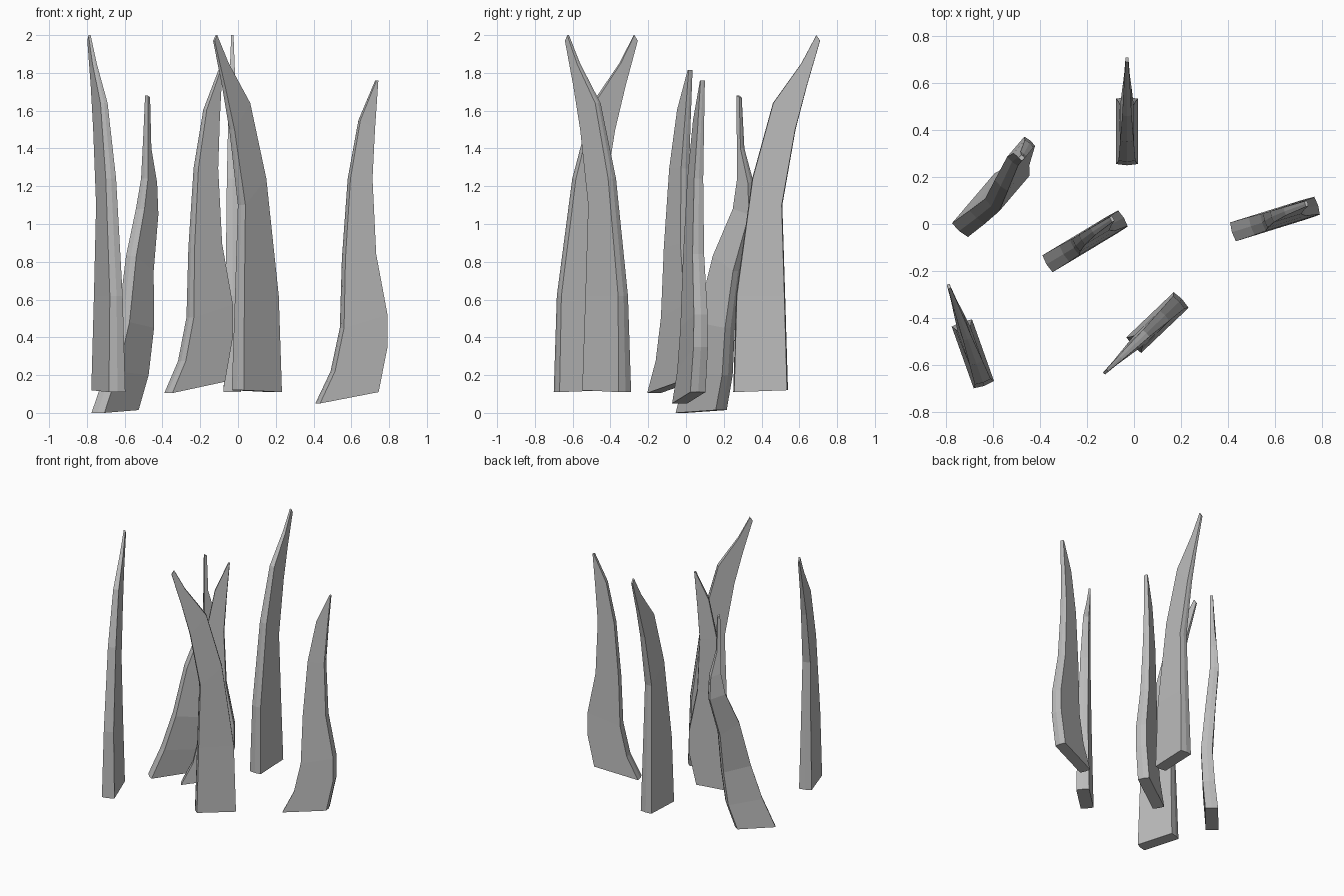
import bpy
import bmesh
from math import radians
from mathutils import Matrix

if "Cube" in bpy.data.objects:
    bpy.data.objects.remove(bpy.data.objects["Cube"])

# Single stone colour
stone = bpy.data.materials.new("stone_grey")
stone.use_nodes = True
GREY = (0.5, 0.5, 0.5, 1)
stone.diffuse_color = GREY
stone.node_tree.nodes["Principled BSDF"].inputs["Base Color"].default_value = GREY

# Each ring: outer edge (u, z), inner edge (u, z), half thickness, sideways bend
CURVED = [
    (0, .11, .29, .12, .046, 0),
    (.015, .62, .275, .62, .036, 0),
    (.1, 1.24, .26, 1.1, .029, 0),
    (.21, 1.64, .33, 1.5, .02, 0),
    (.36, 1.85, .39, 1.73, .012, 0),
    (.44, 2, .46, 1.97, .006, 0),
]
BELLIED = [
    (0, .05, .335, .11, .042, 0),
    (.084, .22, .385, .35, .04, 0),
    (.135, .45, .385, .52, .038, 0),
    (.147, .82, .325, .84, .032, .005),
    (.18, 1.24, .308, 1.24, .025, .012),
    (.24, 1.55, .325, 1.5, .018, .018),
    (.333, 1.76, .346, 1.76, .012, .022),
]
LEANING = [
    (0, 0, .29, .015, .045, 0),
    (.09, .22, .35, .2, .043, -.02),
    (.17, .48, .38, .45, .04, -.035),
    (.26, .83, .41, .75, .036, -.01),
    (.37, 1.08, .49, 1.05, .03, .02),
    (.4, 1.24, .48, 1.22, .024, .015),
    (.4, 1.5, .43, 1.4, .016, .005),
    (.4, 1.68, .42, 1.67, .01, 0),
]


def shard(name, rings, x, y, heading, lift=0):
    """Loft six-sided rings into a flat, tapering shard."""
    bm = bmesh.new()
    loops = []
    for ua, za, ub, zb, half, bend in rings:
        ridge = half * 0.12
        section = [(ua, za, 0), (ua + ridge, za, -half), (ub - ridge, zb, -half),
                   (ub, zb, 0), (ub - ridge, zb, half), (ua + ridge, za, half)]
        loops.append([bm.verts.new((u, v + bend, z)) for u, z, v in section])
    for low, high in zip(loops, loops[1:]):
        for i in range(6):
            j = (i + 1) % 6
            bm.faces.new((low[i], low[j], high[j], high[i]))
    bm.faces.new(reversed(loops[0]))
    bm.faces.new(loops[-1])
    bmesh.ops.recalc_face_normals(bm, faces=bm.faces)
    place = Matrix.Translation((x, y, lift)) @ Matrix.Rotation(radians(heading), 4, "Z")
    bm.transform(place)
    mesh = bpy.data.meshes.new(name)
    bm.to_mesh(mesh)
    bm.free()
    mesh.materials.append(stone)
    bpy.context.collection.objects.link(bpy.data.objects.new(name, mesh))


# Tall curved shards
shard("back_shard", CURVED, -.03, .25, 90)
shard("right_front_shard", CURVED, -.638, -.69, 109.6)
shard("front_shard", CURVED, .205, -.32, 223.6)

# Bellied shards
shard("left_shard", BELLIED, .417, -.035, 17.3)
shard("middle_shard", BELLIED, -.373, -.172, 31, .055)

# Leaning shard
shard("right_back_shard", LEANING, -.745, -.03, 49.5)
